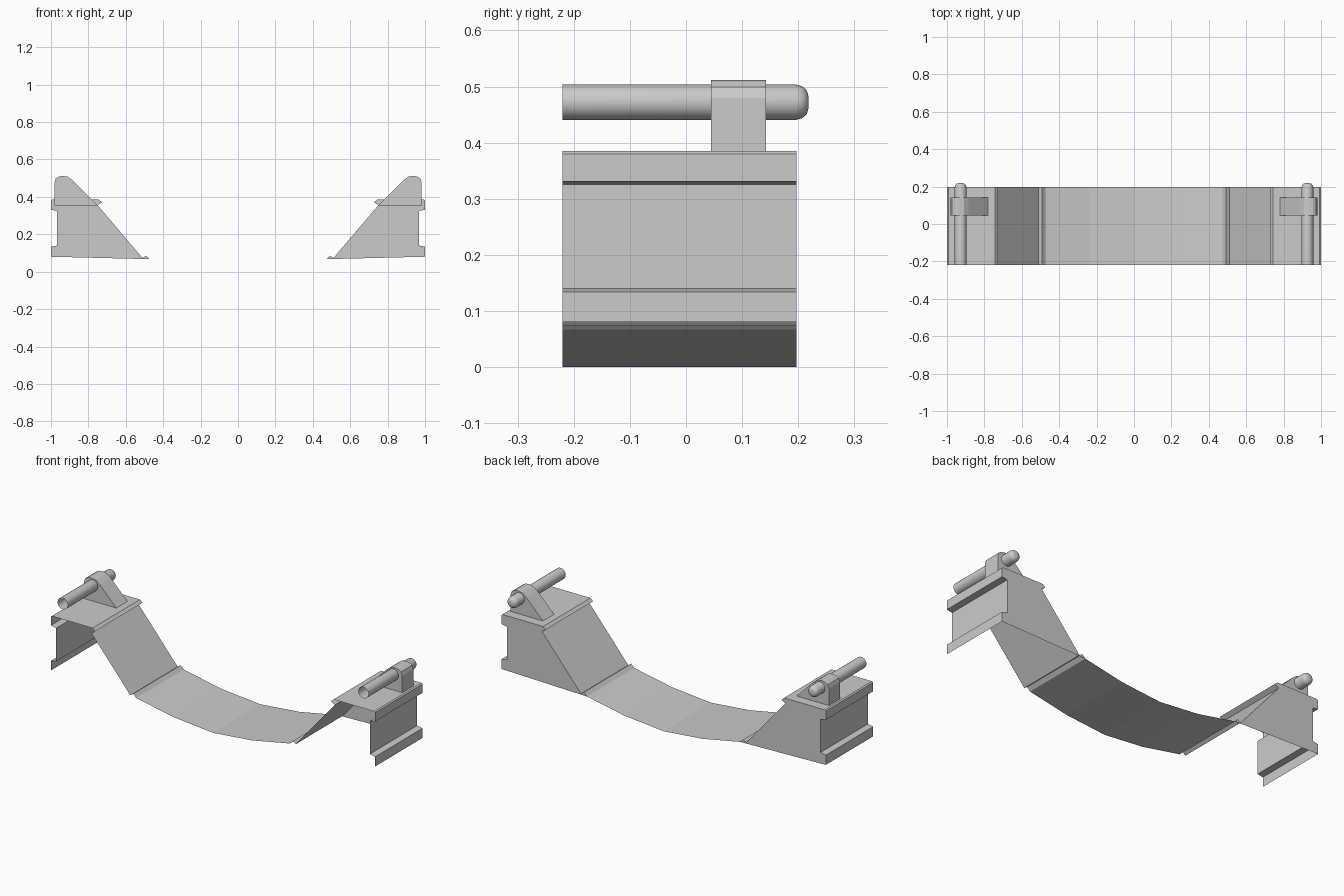
import bpy, bmesh, math

if "Cube" in bpy.data.objects:
    bpy.data.objects.remove(bpy.data.objects["Cube"])

Y0, Y1 = -0.22, 0.197          # front and back edge of the folded sheet


def finish(bm, name, merge=False):
    """Turn a bmesh of the left half into an object mirrored across x = 0."""
    me = bpy.data.meshes.new(name)
    bm.to_mesh(me)
    bm.free()
    ob = bpy.data.objects.new(name, me)
    bpy.context.collection.objects.link(ob)
    mod = ob.modifiers.new("Mirror", 'MIRROR')
    mod.use_axis = (True, False, False)
    mod.use_mirror_merge = merge
    mod.merge_threshold = 0.0005
    return ob


def extrude_strip(bm, pts, y0, y1, closed=False):
    """Sweep an (x, z) profile along y as an open strip or closed loop."""
    front = [bm.verts.new((x, y0, z)) for x, z in pts]
    back = [bm.verts.new((x, y1, z)) for x, z in pts]
    n = len(pts)
    for i in range(n if closed else n - 1):
        j = (i + 1) % n
        bm.faces.new((front[i], front[j], back[j], back[i]))
    return front, back


# End block outline: outer wall with flanges, top, upper lip, slope, lower lip
block = [(-1, 0.08), (-1, 0.134), (-0.967, 0.14), (-0.967, 0.325),
         (-1, 0.331), (-1, 0.38), (-0.993, 0.385), (-0.743, 0.385),
         (-0.727, 0.371), (-0.75, 0.355), (-0.51, 0.073),
         (-0.492, 0.086), (-0.473, 0.067)]

# Folded sheet: both blocks and the sagging deck in between
bm = bmesh.new()
extrude_strip(bm, block + [(-0.24, 0.022), (0, 0)], Y0, Y1)
finish(bm, "folded_deck", merge=True)

# Back panels closing the end blocks (front and underside stay open)
bm = bmesh.new()
bm.faces.new([bm.verts.new((x, Y1, z)) for x, z in block])
finish(bm, "back_panel")

# Brackets holding the rods
bracket = [(-0.981, 0.355), (-0.981, 0.48), (-0.974, 0.499), (-0.958, 0.509),
           (-0.935, 0.512), (-0.91, 0.508), (-0.884, 0.488), (-0.752, 0.355)]
bm = bmesh.new()
front, back = extrude_strip(bm, bracket, 0.045, 0.143, closed=True)
bm.faces.new(front[::-1])
bm.faces.new(back)
finish(bm, "rod_bracket")

# Rods: hollow at the front, domed at the back
bm = bmesh.new()
SIDES, CX, CZ = 20, -0.927, 0.472
rings = []
for y, r in [(Y0, 0.0315), (0.196, 0.0315), (0.207, 0.0285),
             (0.215, 0.0215), (0.218, 0.012)]:
    rings.append([bm.verts.new((CX + r * math.cos(2 * math.pi * k / SIDES), y,
                                CZ + r * math.sin(2 * math.pi * k / SIDES)))
                  for k in range(SIDES)])
for a, b in zip(rings, rings[1:]):
    for k in range(SIDES):
        m = (k + 1) % SIDES
        bm.faces.new((a[k], b[k], b[m], a[m]))
bm.faces.new(rings[-1][::-1])
rod = finish(bm, "rod")
bpy.context.view_layer.objects.active = rod
rod.select_set(True)
bpy.ops.object.shade_smooth_by_angle(angle=math.radians(40))
